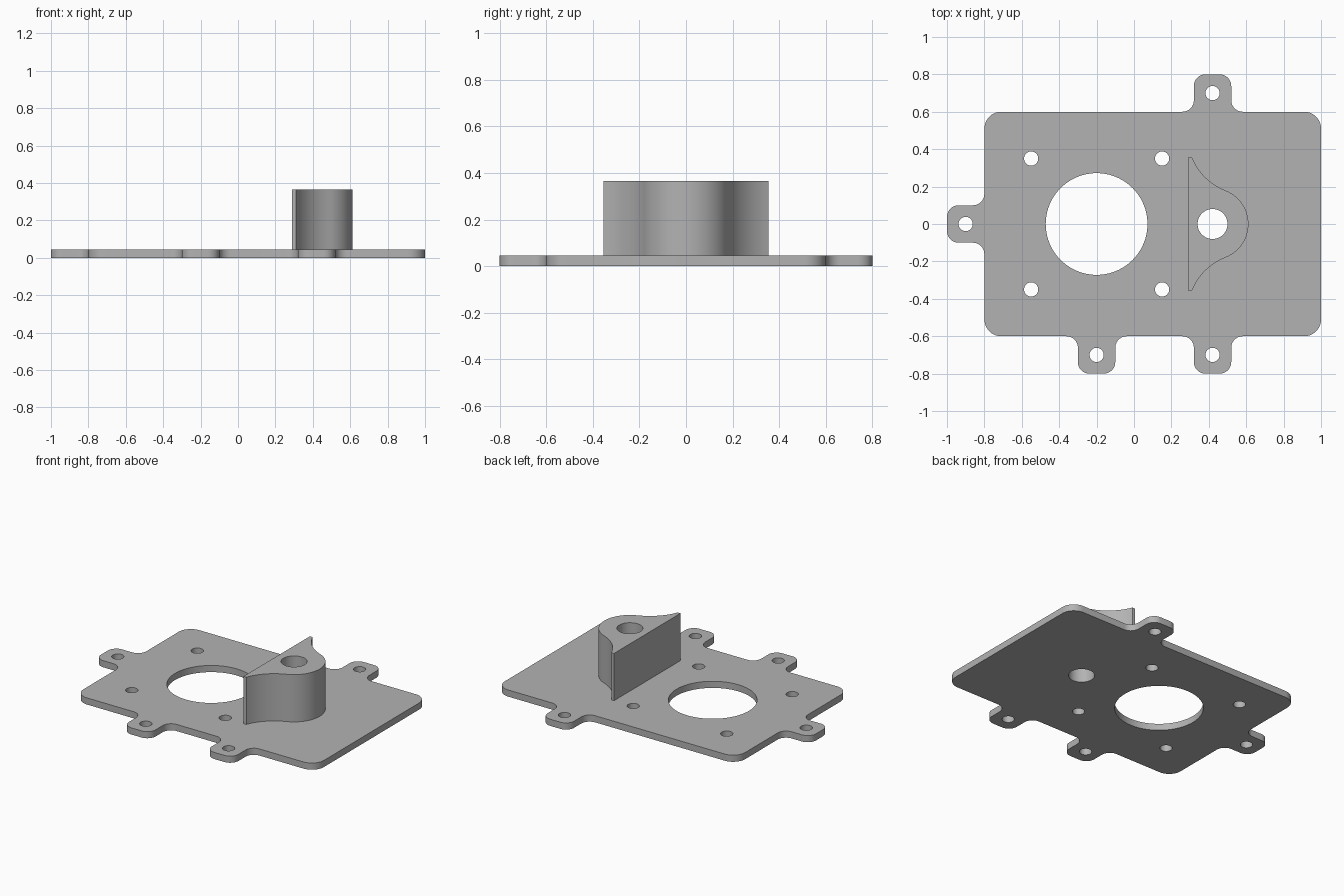
import bpy, bmesh
from math import sin, cos, pi, radians
from mathutils import Vector

cube = bpy.data.objects.get("Cube")
if cube:
    bpy.data.objects.remove(cube)

metal = bpy.data.materials.new("satin_grey")
metal.use_nodes = True
GREY = (0.45, 0.45, 0.45, 1)
metal.diffuse_color = GREY
metal.node_tree.nodes["Principled BSDF"].inputs["Base Color"].default_value = GREY

PLATE_TOP = 0.045
BOSS_TOP = 0.365


def arc(cx, cy, r, start, end, steps):
    """Points along an arc, angles in degrees."""
    angles = [radians(start + (end - start) * i / steps) for i in range(steps + 1)]
    return [Vector((cx + r * cos(a), cy + r * sin(a))) for a in angles]


def circle(cx, cy, r, steps=48):
    return arc(cx, cy, r, 0, 360, steps)[:-1]


def rounded(corners, steps=10):
    """Round each right-angled (x, y, radius) corner of an outline."""
    out = []
    for i, (x, y, r) in enumerate(corners):
        p = Vector((x, y))
        a = (Vector(corners[i - 1][:2]) - p).normalized() * r
        b = (Vector(corners[(i + 1) % len(corners)][:2]) - p).normalized() * r
        centre = p + a + b
        for k in range(steps + 1):
            t = k / steps * pi / 2
            out.append(centre - b * cos(t) - a * sin(t))
    return out


def slab(name, loops, z0, z1):
    """Solid from an outer outline and hole outlines."""
    bm = bmesh.new()
    for loop in loops:
        vs = [bm.verts.new((p.x, p.y, z0)) for p in loop]
        for i, v in enumerate(vs):
            bm.edges.new((vs[i - 1], v))
    bmesh.ops.triangle_fill(bm, edges=bm.edges[:], use_beauty=True)
    ext = bmesh.ops.extrude_face_region(bm, geom=bm.faces[:], use_keep_orig=True)
    top = [g for g in ext["geom"] if isinstance(g, bmesh.types.BMVert)]
    bmesh.ops.translate(bm, verts=top, vec=(0, 0, z1 - z0))
    bmesh.ops.recalc_face_normals(bm, faces=bm.faces[:])
    mesh = bpy.data.meshes.new(name)
    bm.to_mesh(mesh)
    bm.free()
    mesh.materials.append(metal)
    obj = bpy.data.objects.new(name, mesh)
    bpy.context.collection.objects.link(obj)
    bpy.ops.object.select_all(action="DESELECT")
    obj.select_set(True)
    bpy.context.view_layer.objects.active = obj
    bpy.ops.object.shade_smooth_by_angle(angle=radians(30))
    return obj


# Base plate outline, counter-clockwise, with four mounting tabs
CORNER, ROUND = 0.09, 0.062


def tab(cx, cy, dx, dy):
    """Tab centred on an edge point; (dx, dy) points outward."""
    pts = []
    for side, out in ((-1, 0), (-1, 0.2), (1, 0.2), (1, 0)):
        pts.append((cx - dy * side * 0.1 + dx * out, cy + dx * side * 0.1 + dy * out, ROUND))
    return pts


outline = [(-0.8, -0.6, CORNER)]
outline += tab(-0.2, -0.6, 0, -1) + tab(0.42, -0.6, 0, -1)
outline += [(1, -0.6, CORNER), (1, 0.6, CORNER)]
outline += tab(0.42, 0.6, 0, 1)
outline += [(-0.8, 0.6, CORNER)]
outline += tab(-0.8, 0, -1, 0)

# Bore, pivot hole, screw holes and tab holes
holes = [circle(-0.2, 0, 0.272, 96), circle(0.42, 0, 0.08)]
screws = [(x, y) for x in (-0.55, 0.15) for y in (-0.35, 0.35)]
screws += [(-0.9, 0), (-0.2, -0.7), (0.42, -0.7), (0.42, 0.7)]
holes += [circle(x, y, 0.038, 32) for x, y in screws]
slab("base_plate", [rounded(outline)] + holes, 0, PLATE_TOP)

# Flared boss: round nose blending through concave arcs into thin tips
nose = arc(0.42, 0, 0.192, 0, 69, 16)
flare = arc(0.601, 0.472, 0.313, 249, 202, 14)[1:]
half = nose + flare + [Vector((0.305, 0.355)), Vector((0.29, 0.355))]
mirrored = [Vector((p.x, -p.y)) for p in reversed(half[1:])]
slab("pivot_boss", [half + mirrored, circle(0.42, 0, 0.08)], PLATE_TOP, BOSS_TOP)
